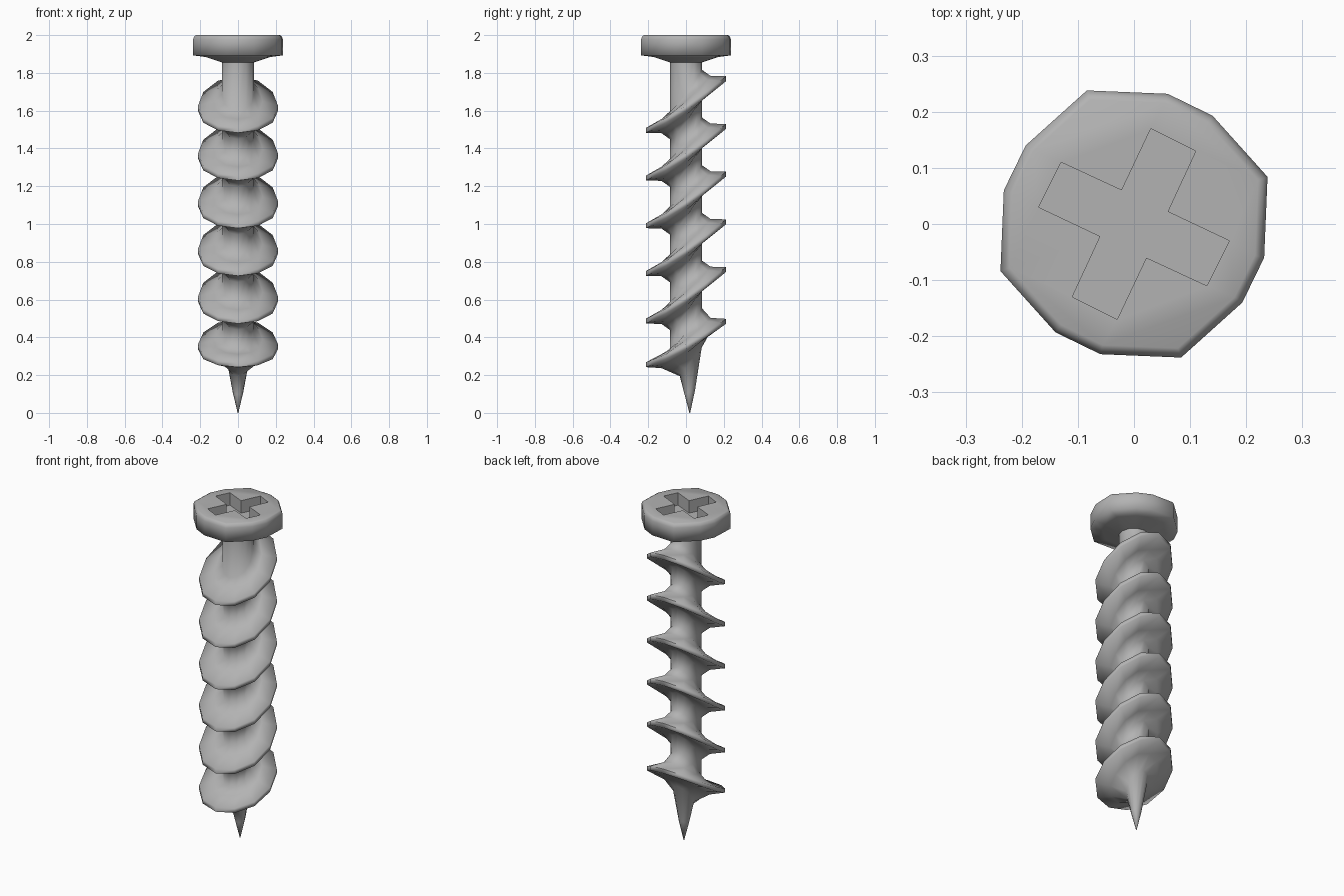
import bpy, bmesh
from math import cos, sin, radians, pi

cube = bpy.data.objects.get("Cube")
if cube:
    bpy.data.objects.remove(cube, do_unlink=True)

steel = bpy.data.materials.new("grey steel")
steel.use_nodes = True
colour = (0.45, 0.45, 0.45, 1)
steel.diffuse_color = colour
steel.node_tree.nodes["Principled BSDF"].inputs["Base Color"].default_value = colour


def make(name, loops):
    """Skin a stack of equal loops (bottom to top) and cap the ends."""
    bm = bmesh.new()
    rings = [[bm.verts.new(p) for p in loop] for loop in loops]
    n = len(rings[0])
    for a, b in zip(rings, rings[1:]):
        for i in range(n):
            j = (i + 1) % n
            bm.faces.new((a[i], a[j], b[j], b[i]))
    bm.faces.new(rings[0][::-1])
    bm.faces.new(rings[-1])
    mesh = bpy.data.meshes.new(name)
    bm.to_mesh(mesh)
    bm.free()
    mesh.materials.append(steel)
    obj = bpy.data.objects.new(name, mesh)
    bpy.context.collection.objects.link(obj)
    return obj


def smooth(obj):
    bpy.ops.object.select_all(action='DESELECT')
    obj.select_set(True)
    bpy.context.view_layer.objects.active = obj
    bpy.ops.object.shade_smooth_by_angle(angle=radians(85))


def ring(r, z, slope=0, y=0, droop=0, sides=12):
    """A circle seen from above, rising towards the back and drooping at the sides."""
    pts = []
    for i in range(sides):
        a = 2 * pi * i / sides
        pts.append((r * cos(a), r * sin(a) + y,
                    z + slope * r * sin(a) - droop * cos(a) ** 2))
    return pts


def quarter_turns(points):
    """Repeat a few plan points four times around the axis."""
    return [(x * cos(q) - y * sin(q), x * sin(q) + y * cos(q))
            for q in (0, pi / 2, pi, 3 * pi / 2) for x, y in points]


# Head: uneven twelve-sided outline with flared underside and softened rim
outline = quarter_turns([(0.238, 0.084), (0.14, 0.193), (0.06, 0.232)])
profile = [(0.35, 1.855), (0.72, 1.884), (1, 1.893), (1, 1.978), (0.97, 1.995), (0.93, 2.0)]
head = make("head", [[(x * s, y * s, z) for x, y in outline] for s, z in profile])

# Cross recess
cross = quarter_turns([(0.06, 0.022), (0.11, 0.13), (0.03, 0.17)])
cutter = make("recess_cutter", [[(x, y, z) for x, y in cross] for z in (1.925, 2.1)])
cutter.hide_render = True
cut = head.modifiers.new("recess", 'BOOLEAN')
cut.operation = 'DIFFERENCE'
cut.solver = 'EXACT'
cut.object = cutter
bpy.context.view_layer.objects.active = head
bpy.ops.object.modifier_apply(modifier=cut.name)
bpy.data.objects.remove(cutter, do_unlink=True)
smooth(head)

# Point, leaning slightly to the back and opening into the lowest blade
loops = [ring(0.002, 0, 0, 0.02), ring(0.028, 0.11, 0.4, 0.02), ring(0.058, 0.27, 1.3, 0.025)]

# Six tilted blades, thick at the root and thin at the rim, joined by the shaft
blade = [(0.084, 0.075, 1.3), (0.13, 0.037, 0.88), (0.212, 0.013, 0.645)]
for k in range(6):
    z = 0.37 + 0.2525 * k
    flatten = 0.84 if k == 0 else 1
    under = blade[1:] if k == 0 else blade
    loops += [ring(r, z - h, s * flatten, droop=0.02) for r, h, s in under]
    loops += [ring(r, z + h, s * (flatten if r > 0.1 else 1), droop=0.02)
              for r, h, s in reversed(blade)]
loops.append(ring(0.084, 1.88))
smooth(make("threaded_shaft", loops))
